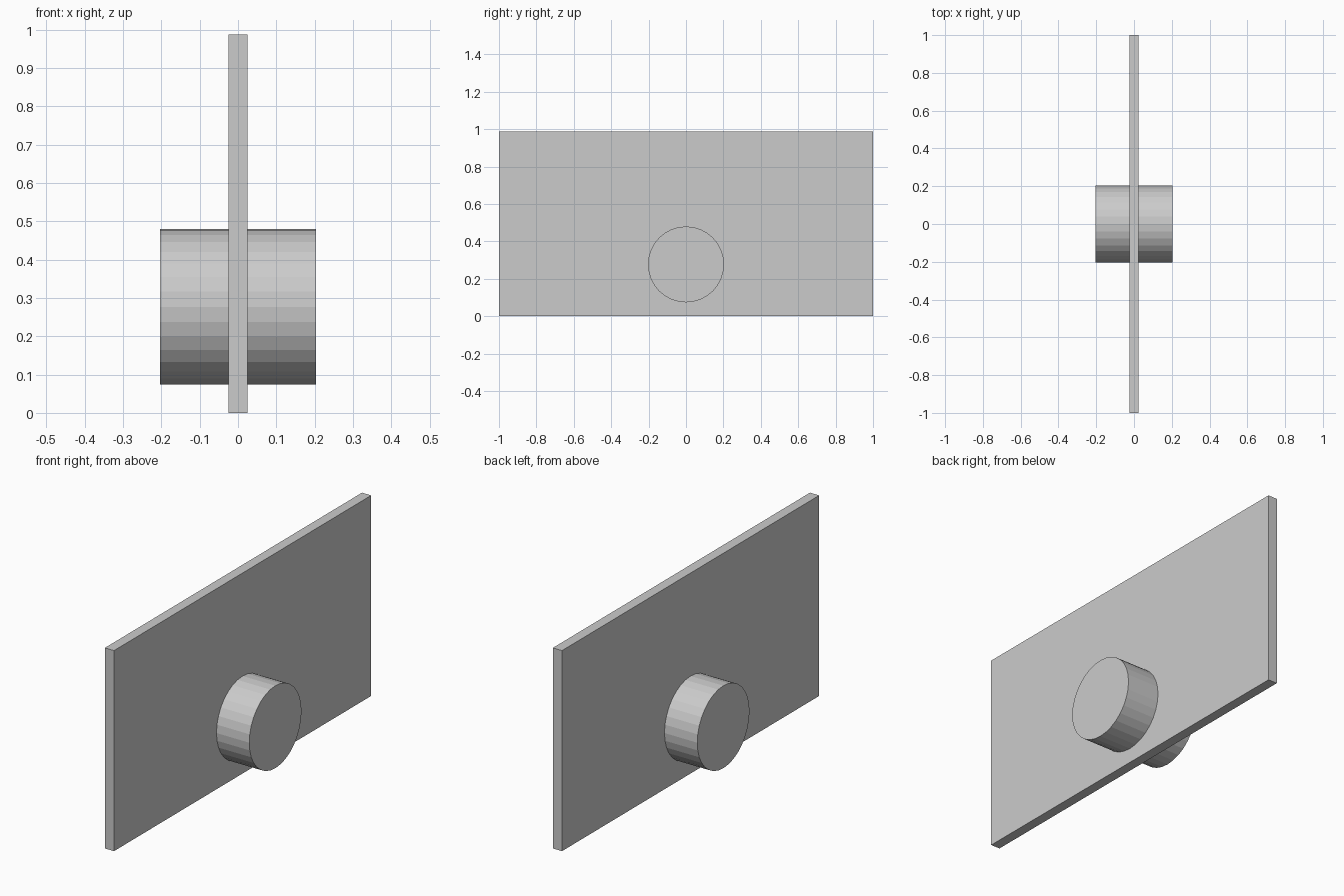
import bpy
from math import pi

if "Cube" in bpy.data.objects:
    bpy.data.objects.remove(bpy.data.objects["Cube"])

PLATE_HEIGHT = 0.987
PLATE_THICKNESS = 0.05
HUB_RADIUS = 0.203
HUB_LENGTH = 0.407
HUB_Z = 0.277

# Thin upright plate standing on the ground
bpy.ops.mesh.primitive_cube_add(size=1, location=(0, 0, PLATE_HEIGHT / 2))
plate = bpy.context.object
plate.name = "plate"
plate.scale = (PLATE_THICKNESS, 2, PLATE_HEIGHT)
bpy.ops.object.transform_apply(location=False, rotation=False, scale=True)

# Flat-shaded cylinder running through the plate along x
bpy.ops.mesh.primitive_cylinder_add(vertices=32, radius=HUB_RADIUS, depth=HUB_LENGTH,
                                    location=(0, 0, HUB_Z), rotation=(0, pi / 2, 0))
bpy.context.object.name = "hub_cylinder"
